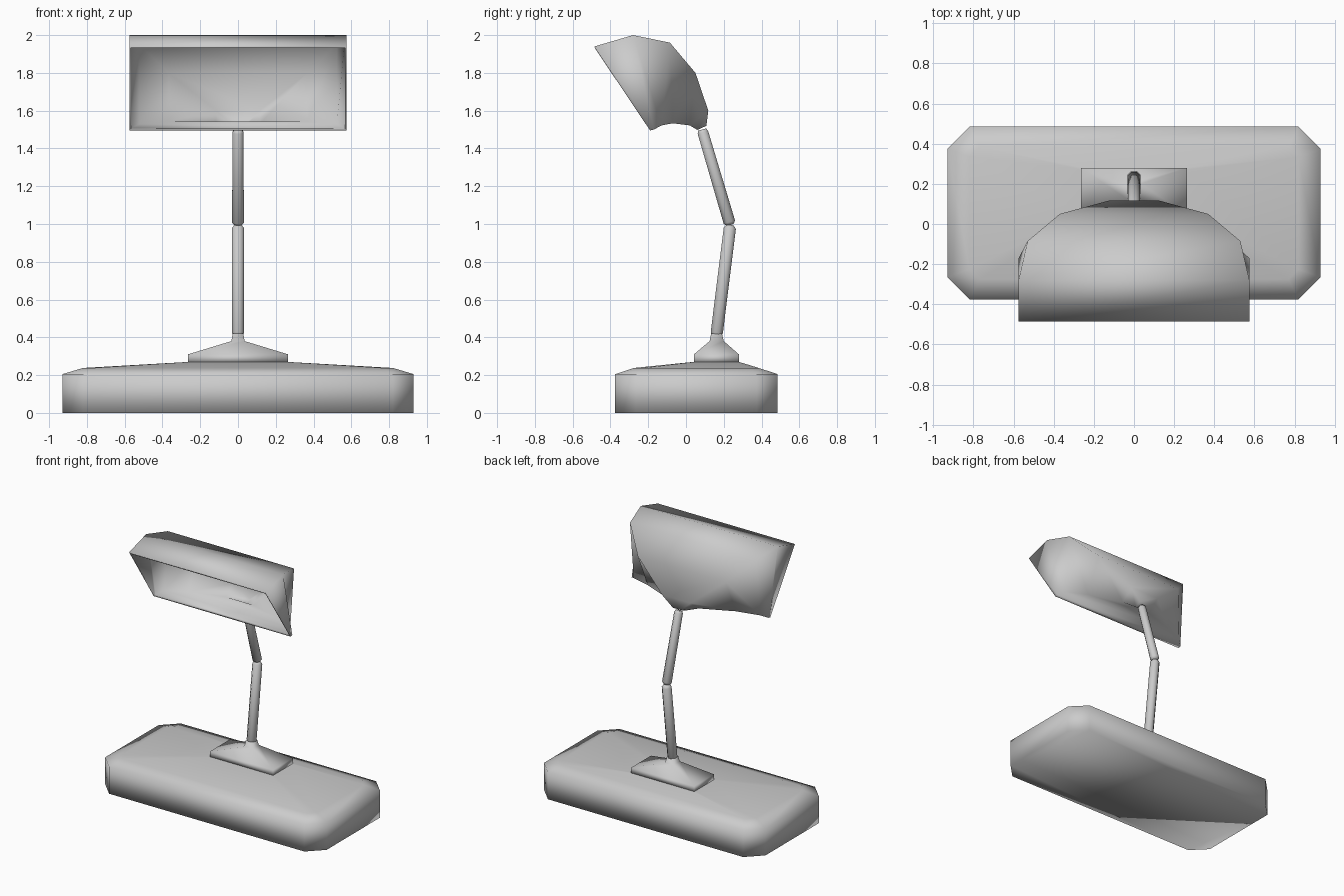
import bpy, bmesh, math
from mathutils import Vector

if "Cube" in bpy.data.objects:
    bpy.data.objects.remove(bpy.data.objects["Cube"])


def loft(name, rings, cap_start=True, cap_end=True):
    """Bridge a list of equal-length point rings into one smooth object."""
    bm = bmesh.new()
    vr = [[bm.verts.new(p) for p in r] for r in rings]
    n = len(vr[0])
    for a, b in zip(vr, vr[1:]):
        for i in range(n):
            j = (i + 1) % n
            bm.faces.new((a[i], a[j], b[j], b[i]))
    if cap_start:
        bm.faces.new(vr[0][::-1])
    if cap_end:
        bm.faces.new(vr[-1])
    bmesh.ops.recalc_face_normals(bm, faces=bm.faces)
    for f in bm.faces:
        f.smooth = True
    me = bpy.data.meshes.new(name)
    bm.to_mesh(me)
    bm.free()
    ob = bpy.data.objects.new(name, me)
    bpy.context.collection.objects.link(ob)
    return ob


def octagon(hx, y0, y1, c, z):
    return [(-hx + c, y0, z), (hx - c, y0, z), (hx, y0 + c, z), (hx, y1 - c, z),
            (hx - c, y1, z), (-hx + c, y1, z), (-hx, y1 - c, z), (-hx, y0 + c, z)]


def rect(hx, y0, y1, z):
    return [(-hx, y0, z), (hx, y0, z), (hx, y1, z), (-hx, y1, z)]


def rod(name, a, b, profile, sides=8):
    """Turned rod between two points; profile is (fraction along, radius)."""
    a, b = Vector(a), Vector(b)
    d = (b - a).normalized()
    u = Vector((1, 0, 0))
    v = d.cross(u)
    rings = []
    for t, r in profile:
        c = a.lerp(b, t)
        rings.append([c + r * (math.cos(k) * u + math.sin(k) * v)
                      for k in (math.tau * (i + 0.5) / sides for i in range(sides))])
    return loft(name, rings)


# Weighted base slab with bevelled rim and gently rising top
loft("base", [octagon(0.93, -0.375, 0.485, 0.11, 0.0),
              octagon(0.93, -0.375, 0.485, 0.11, 0.205),
              octagon(0.82, -0.275, 0.385, 0.05, 0.238),
              octagon(0.26, 0.04, 0.28, 0.01, 0.27)])

# Collar that carries the arm
loft("collar", [rect(0.265, 0.042, 0.28, 0.265),
                rect(0.265, 0.042, 0.28, 0.31),
                rect(0.035, 0.125, 0.2, 0.38),
                rect(0.028, 0.133, 0.19, 0.42)])

# Two-piece arm with pinched ends at the pivots
lower, elbow, upper = (0, 0.16, 0.4), (0, 0.234, 0.995), (0, 0.085, 1.5)
pinch = [(0, 0.02), (0.04, 0.035), (0.97, 0.035), (1, 0.02)]
rod("lower_arm", lower, elbow, pinch)
rod("upper_arm", elbow, upper, [(0, 0.02), (0.03, 0.034), (0.97, 0.031), (1, 0.024)])

# Lamp shade: rectangular sections fanning from the open front to the neck
sections = [  # half width, top y, top z, bottom y, bottom z
    (0.575, -0.485, 1.94, -0.19, 1.495),
    (0.575, -0.28, 2.00, -0.17, 1.50),
    (0.53, -0.085, 1.96, -0.13, 1.522),
    (0.37, 0.05, 1.80, -0.07, 1.533),
    (0.12, 0.118, 1.60, 0.02, 1.522),
    (0.035, 0.108, 1.52, 0.06, 1.498)]
shade = loft("shade", [[(-w, ty, tz), (w, ty, tz), (w, by, bz), (-w, by, bz)]
                       for w, ty, tz, by, bz in sections], cap_start=False)
wall = shade.modifiers.new("wall", 'SOLIDIFY')
wall.thickness = 0.012
wall.offset = -1
